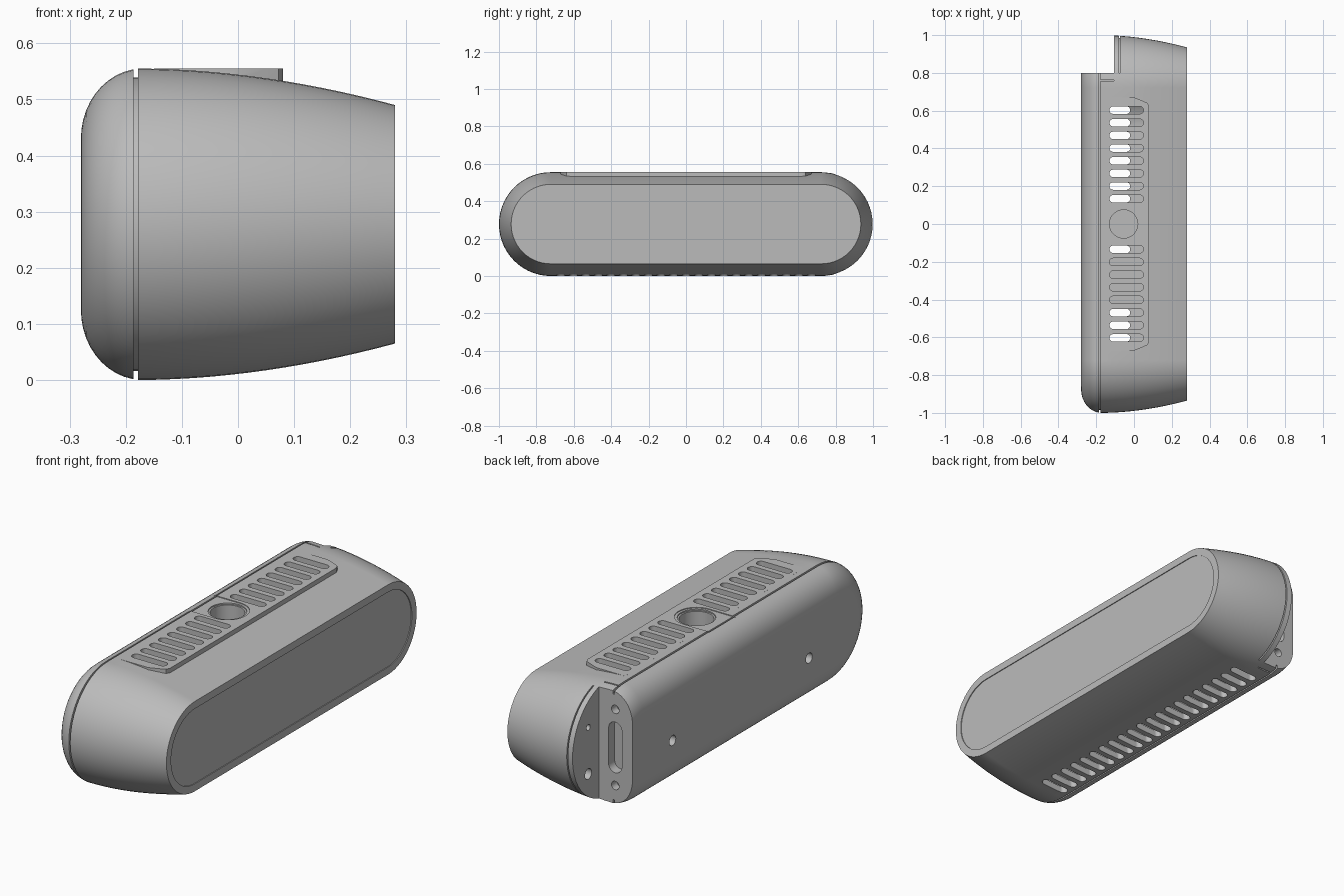
import bpy, bmesh, math

cube = bpy.data.objects.get("Cube")
if cube:
    bpy.data.objects.remove(cube, do_unlink=True)

R = 0.2775          # largest section radius, also the centre height
STRAIGHT = 0.7225   # half length of the straight sides
SEAM = -0.178       # joint between rear cap and front housing

grey = bpy.data.materials.new("housing_grey")
grey.use_nodes = True
grey.diffuse_color = (0.5, 0.5, 0.5, 1)
grey.node_tree.nodes["Principled BSDF"].inputs["Base Color"].default_value = (0.5, 0.5, 0.5, 1)


def finish(name, bm):
    bmesh.ops.recalc_face_normals(bm, faces=bm.faces)
    mesh = bpy.data.meshes.new(name)
    bm.to_mesh(mesh)
    bm.free()
    obj = bpy.data.objects.new(name, mesh)
    mesh.materials.append(grey)
    bpy.context.collection.objects.link(obj)
    return obj


def skin(bm, rings):
    """Bridge equal rings of points and close both ends."""
    loops = [[bm.verts.new(p) for p in ring] for ring in rings]
    for a, b in zip(loops, loops[1:]):
        for i in range(len(a)):
            j = (i + 1) % len(a)
            bm.faces.new((a[i], a[j], b[j], b[i]))
    bm.faces.new(loops[0])
    bm.faces.new(loops[-1])


def stadium(u0, u1, v, r, n=10):
    """Outline with round ends centred at u0 and u1."""
    pts = []
    for c, start in ((u1, -90), (u0, 90)):
        for i in range(n + 1):
            a = math.radians(start + 180 * i / n)
            pts.append((c + r * math.cos(a), v + r * math.sin(a)))
    return pts


def circle(u, v, r, n=40):
    return [(u + r * math.cos(math.tau * i / n), v + r * math.sin(math.tau * i / n)) for i in range(n)]


def rect(u0, u1, v0, v1):
    return [(u0, v0), (u1, v0), (u1, v1), (u0, v1)]


def prism(bm, pts, lo, hi, axis="z"):
    place = {"x": lambda u, v, w: (w, u, v),
             "y": lambda u, v, w: (u, w, v),
             "z": lambda u, v, w: (u, v, w)}[axis]
    skin(bm, [[place(u, v, w) for u, v in pts] for w in (lo, hi)])


def loft(name, profile, y0, y1):
    bm = bmesh.new()
    skin(bm, [[(x, y, z) for y, z in stadium(y0, y1, R, r, 28)] for x, r in profile])
    return finish(name, bm)


def boolean(obj, cutter, operation="DIFFERENCE"):
    cutter.hide_render = True
    mod = obj.modifiers.new("cut", "BOOLEAN")
    mod.operation, mod.solver, mod.object = operation, "EXACT", cutter
    bpy.context.view_layer.objects.active = obj
    bpy.ops.object.modifier_apply(modifier=mod.name)
    bpy.data.objects.remove(cutter, do_unlink=True)


def combine(obj, shapes, operation="DIFFERENCE"):
    bm = bmesh.new()
    for shape in shapes:
        prism(bm, *shape)
    boolean(obj, finish("cutter", bm), operation)


def radius(x):
    """Section radius along the depth."""
    if x < SEAM:
        return R - 0.125 * (1 - math.sqrt(max(0, 1 - ((x + 0.17) / 0.11) ** 2)))
    return R - 0.065 * ((x - SEAM) / 0.458) ** 1.9


# Outer body: rounded rear cap, seam groove, tapering housing, inset front panel
cap_x = [-0.17 - 0.11 * math.cos(math.radians(a)) for a in range(0, 81, 8)]
cap = [(x, radius(x)) for x in cap_x] + [(-0.186, radius(-0.186))]
seam = [(-0.186, R - 0.016), (SEAM, R - 0.016)]
front_x = [SEAM + 0.458 * i / 14 for i in range(15)]
front = [(x, radius(x)) for x in front_x]
panel = [(0.28, R - 0.1), (0.276, R - 0.1)]
body = loft("housing", cap + seam + front + panel, -STRAIGHT, STRAIGHT)

# Hollow interior
hollow_x = [-0.25, -0.22, -0.18, -0.1, 0, 0.1, 0.18, 0.25]
boolean(body, loft("cavity", [(x, radius(x) - 0.03) for x in hollow_x], -0.7, 0.5))

# Raised flat vent platform on the top, and a boss around the round socket
side = [(0.0, 0.67), (0.05, 0.65), (0.072, 0.64), (0.08, 0.62)]
platform = [(-0.15, -0.67), (-0.15, 0.67)] + side + [(x, -y) for x, y in reversed(side)]
combine(body, [(platform, 0.515, 0.5547)], "UNION")
combine(body, [(circle(-0.055, 0, 0.1), 0.42, 0.54)], "UNION")

# Corner notch at the rear
combine(body, [(rect(-0.4, -0.105, 0.8, 1.2), -0.1, 0.7)])

# Thin groove round the end beside the notch
ring = bmesh.new()
prism(ring, rect(-0.079, -0.073, 0.8, 1.2), -0.1, 0.7)
ring = finish("groove", ring)
boolean(ring, loft("core", [(-0.12, R - 0.014), (0, R - 0.014)], -STRAIGHT, STRAIGHT))
boolean(body, ring)

# Seam return across the top and bottom
strip = rect(SEAM - 0.004, -0.105, 0.757, 0.763)
combine(body, [(strip, 0.54, 0.6), (strip, -0.05, 0.015)])

# Vent slots: two groups on the top, a full row on the bottom
pitch, half = 0.067, 0.02


def vent(x0, x1, row):
    return stadium(x0 + half, x1 - half, row * pitch, half)


vents = [(vent(-0.13, 0.05, s * k), 0.4, 0.6) for s in (-1, 1) for k in range(2, 10)]
vents += [(vent(-0.16, -0.02, k), -0.1, 0.1) for k in range(-10, 11)]
combine(body, vents)

# Shallow pad and round socket in the top
combine(body, [(stadium(-0.3, -0.055, 0, 0.095, 20), 0.551, 0.6)])
combine(body, [(circle(-0.055, 0, 0.083), 0.545, 0.6)])
combine(body, [(circle(-0.055, 0, 0.075), 0.45, 0.6)])

# Mounting holes: rear face, notch wall and notch end
holes = [(circle(y, 0.22, 0.024, 20), -0.3, -0.2, "x") for y in (-0.52, 0.5)]
holes += [(circle(0.88, z, r, 20), -0.15, -0.06, "x") for z, r in ((0.16, 0.025), (0.38, 0.014))]
holes += [(circle(-0.19, R + s * 0.18, 0.02, 20), 0.76, 0.85, "y") for s in (-1, 1)]
slot = [(v, u) for u, v in stadium(R - 0.085, R + 0.085, -0.19, 0.035)]
holes.append((slot, 0.755, 0.85, "y"))
combine(body, holes)

# Board inside the housing, seen through the vents
board = bmesh.new()
prism(board, rect(-0.18, 0.12, -0.44, -0.18), 0.2, 0.23)
finish("inner_board", board)

# Smooth shading with crisp edges
bpy.ops.object.select_all(action="DESELECT")
body.select_set(True)
bpy.context.view_layer.objects.active = body
bpy.ops.object.shade_smooth_by_angle(angle=math.radians(30))
weighted = body.modifiers.new("even_shading", "WEIGHTED_NORMAL")
weighted.keep_sharp = True
